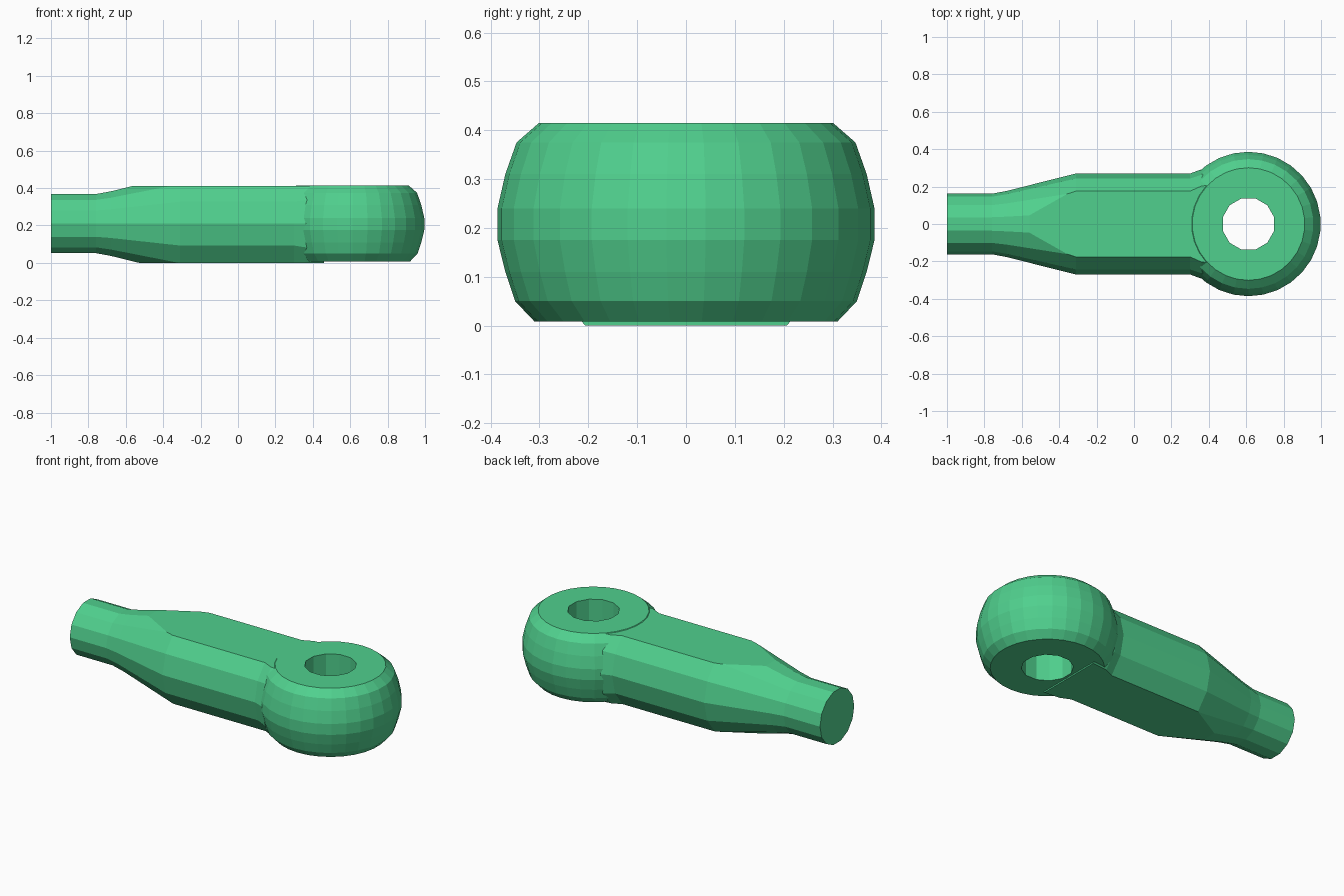
import bpy
import bmesh
from math import cos, sin, pi
from mathutils import Matrix, Vector

default = bpy.data.objects.get("Cube")
if default:
    bpy.data.objects.remove(default, do_unlink=True)

EYE_X, MID_Z = 0.612, 0.21

green = bpy.data.materials.new("green")
green.use_nodes = True
green.diffuse_color = (0.08, 0.63, 0.27, 1)
green.node_tree.nodes["Principled BSDF"].inputs["Base Color"].default_value = green.diffuse_color


def lathe(name, profile, sides, matrix, cuts=()):
    """Closed solid turned about local z from (radius, height) pairs, trimmed by planes."""
    bm = bmesh.new()
    rings = []
    for r, h in profile:
        angles = [2 * pi * (i + 0.5) / sides for i in range(sides)]
        rings.append([bm.verts.new((r * cos(a), r * sin(a), h)) for a in angles])
    for low, high in zip(rings, rings[1:]):
        for i in range(sides):
            j = (i + 1) % sides
            bm.faces.new((low[i], low[j], high[j], high[i]))
    bm.faces.new(rings[0][::-1])
    bm.faces.new(rings[-1])
    bm.transform(matrix)
    for height, direction in cuts:
        bmesh.ops.bisect_plane(bm, geom=bm.verts[:] + bm.edges[:] + bm.faces[:],
                               plane_co=Vector((0, 0, height)),
                               plane_no=Vector((0, 0, direction)), clear_outer=True)
        bmesh.ops.holes_fill(bm, edges=[e for e in bm.edges if e.is_boundary])
    bmesh.ops.recalc_face_normals(bm, faces=bm.faces[:])
    mesh = bpy.data.meshes.new(name)
    bm.to_mesh(mesh)
    bm.free()
    mesh.materials.append(green)
    obj = bpy.data.objects.new(name, mesh)
    bpy.context.collection.objects.link(obj)
    return obj


def combine(target, tool, operation):
    """Apply a boolean and discard the tool."""
    mod = target.modifiers.new(operation.lower(), "BOOLEAN")
    mod.operation, mod.object, mod.solver = operation, tool, "EXACT"
    bpy.context.view_layer.objects.active = target
    bpy.ops.object.modifier_apply(modifier=mod.name)
    bpy.data.objects.remove(tool, do_unlink=True)


# Shank: neck, taper and barrel, with flats milled on top and bottom
along_x = Matrix.Translation((0, 0, MID_Z)) @ Matrix.Rotation(pi / 2, 4, "Y")
shank_profile = [(0.162, -1), (0.162, -0.76), (0.177, -0.68), (0.27, -0.31),
                 (0.27, 0.3), (0.292, 0.36), (0.3, 0.46)]
rod_end = lathe("rod_end", shank_profile, 14, along_x, [(0.412, 1), (0.0, -1)])

# Rounded eye
upright = Matrix.Translation((EYE_X, 0, 0))
eye_profile = [(0.31, 0.008), (0.35, 0.05), (0.37, 0.11), (0.386, 0.175),
               (0.386, 0.24), (0.37, 0.31), (0.347, 0.375), (0.301, 0.415)]
combine(rod_end, lathe("eye", eye_profile, 30, upright), "UNION")

# Pin hole through the eye
hole = lathe("hole_cutter", [(0.142, -0.2), (0.142, 0.6)], 12, upright)
hole.hide_render = True
combine(rod_end, hole, "DIFFERENCE")

# Faceted finish
for face in rod_end.data.polygons:
    face.use_smooth = False
